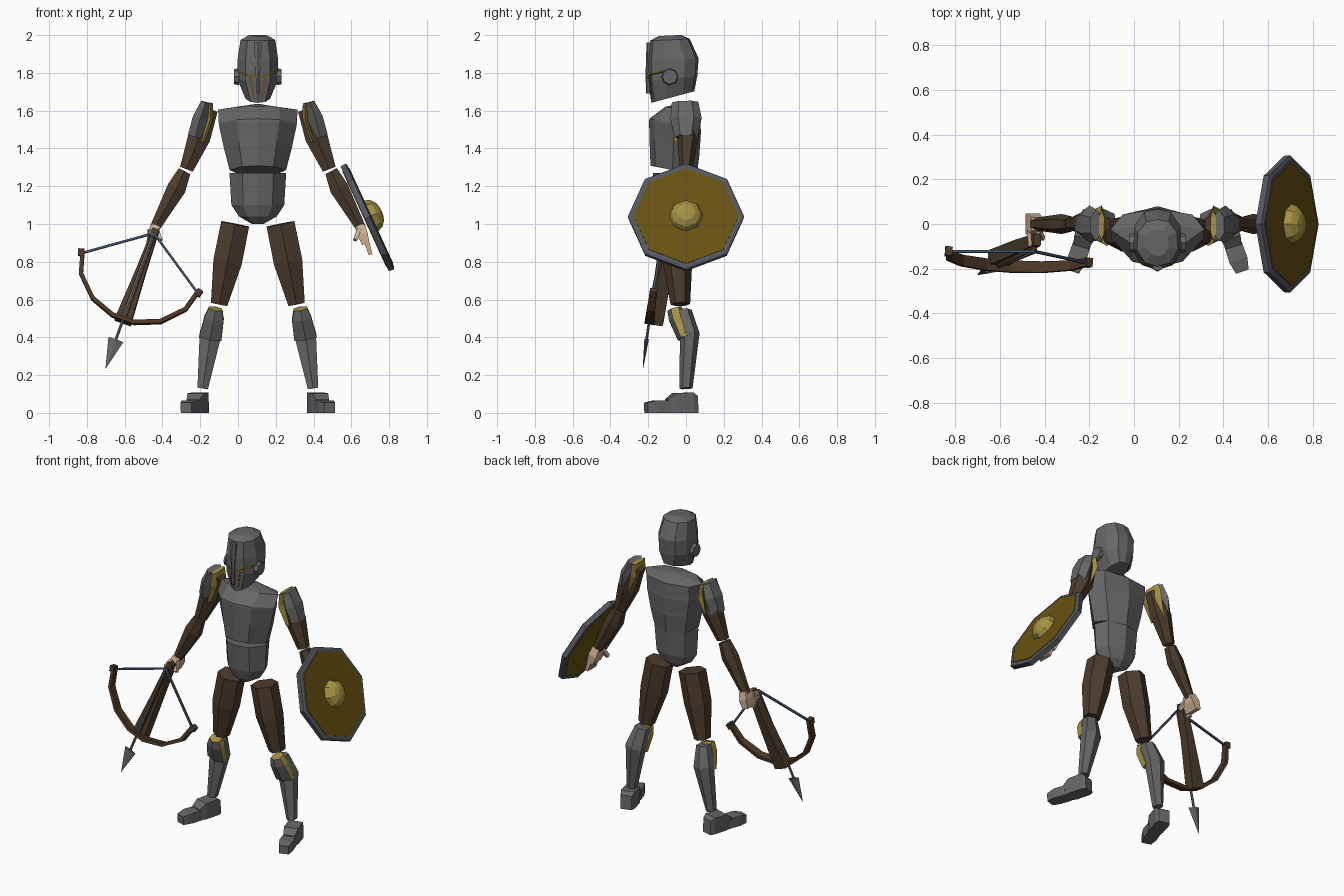
import bpy, bmesh, math
from mathutils import Vector

cube = bpy.data.objects.get("Cube")
if cube:
    bpy.data.objects.remove(cube, do_unlink=True)


def material(name, rgb):
    m = bpy.data.materials.new(name)
    m.use_nodes = True
    m.diffuse_color = (*rgb, 1)
    m.node_tree.nodes["Principled BSDF"].inputs["Base Color"].default_value = (*rgb, 1)
    return m


GREY = material("armour grey", (.135, .135, .135))
RIM = material("rim steel", (.09, .098, .117))
GOLD = material("bright gold", (.38, .29, .055))
DULL = material("dull gold", (.14, .085, .006))
LEATHER = material("brown leather", (.072, .045, .027))
WOOD = material("dark wood", (.075, .039, .02))
BLUE = material("blue cord", (.053, .084, .14))
SKIN = material("skin", (.62, .43, .29))

FRONT = Vector((0, 1, 0))
UP = Vector((0, 0, 1))
MID = .105                                  # body centre line


def polygon(n, phase=0):
    """Regular outline scaled to fill a unit box."""
    pts = [(math.sin(phase + i * math.tau / n), math.cos(phase + i * math.tau / n)) for i in range(n)]
    mx, my = max(p[0] for p in pts), max(p[1] for p in pts)
    return [(x / mx, y / my) for x, y in pts]


def mirrored(half):
    """Close a half outline that starts and ends on the centre line."""
    return half + [(-x, y) for x, y in half[-2:0:-1]]


HEX, OCT, BOX = polygon(6), polygon(8), polygon(4, math.pi / 4)


def loft(name, secs, mats, shape=HEX, ref=FRONT, rule=None, bend=False, shift=0):
    """Skin sections (point, half width, half depth, tilt) into a closed solid."""
    if not isinstance(mats, list):
        mats = [mats]
    pts = [Vector(s[0]) + Vector((shift, 0, 0)) for s in secs]
    bm = bmesh.new()
    rings = []
    for i, s in enumerate(secs):
        if bend:
            w = (pts[min(i + 1, len(pts) - 1)] - pts[max(i - 1, 0)]).normalized()
        else:
            w = (pts[-1] - pts[0]).normalized()
        yv = (ref - w * ref.dot(w)).normalized()
        xv = yv.cross(w)
        tilt = s[3] if len(s) > 3 else 0
        rings.append([bm.verts.new(pts[i] + xv * x * s[1] + yv * y * s[2] + w * tilt * y * s[2])
                      for x, y in shape])
    n = len(shape)
    for a, b in zip(rings, rings[1:]):
        for k in range(n):
            bm.faces.new((a[k], a[(k + 1) % n], b[(k + 1) % n], b[k]))
    bm.faces.new(rings[0])
    bm.faces.new(rings[-1])
    bmesh.ops.recalc_face_normals(bm, faces=bm.faces)
    bm.normal_update()
    if rule:
        for f in bm.faces:
            f.material_index = int(rule(f))
    me = bpy.data.meshes.new(name)
    bm.to_mesh(me)
    bm.free()
    for m in mats:
        me.materials.append(m)
    ob = bpy.data.objects.new(name, me)
    bpy.context.collection.objects.link(ob)
    return ob


# Torso
TORSO = mirrored([(0, -1), (.55, -.8), (1, -.05), (.75, .7), (0, 1)])


def stripe(f):
    z = f.calc_center_median().z
    return f.normal.y < -.2 and (1.403 < z < 1.417 or 1.518 < z < 1.532)


loft("chest", [((0, -.065, 1.285), .15, .125), ((0, -.06, 1.403), .18, .135),
               ((0, -.06, 1.417), .183, .135), ((0, -.058, 1.518), .205, .14),
               ((0, -.058, 1.532), .207, .138), ((0, -.02, 1.605), .21, .09),
               ((0, .0, 1.63), .03, .03)],
     [GREY, DULL], TORSO, rule=stripe, shift=MID)
loft("abdomen", [((0, -.06, 1.0), .03, .04), ((0, -.06, 1.04), .1, .08),
                 ((0, -.06, 1.1), .14, .1), ((0, -.06, 1.27), .15, .115)],
     GREY, TORSO, shift=MID)

# Helmet
HELM = mirrored([(0, -1), (.6, -.85), (1, -.3), (.95, .45), (.55, .9), (0, 1)])
loft("helmet", [((0, -.07, 1.672), .065, .115, .22), ((0, -.07, 1.77), .108, .13, .05),
                ((0, -.068, 1.87), .108, .135), ((0, -.085, 1.975), .092, .105),
                ((0, -.085, 1.998), .05, .06)],
     GREY, HELM, shift=MID)
loft("helmet_crest", [((0, -.2, 1.69), .008, .012), ((0, -.2, 1.8), .012, .014),
                      ((0, -.195, 1.96), .02, .014)], GREY, shift=MID)
for s, side in ((1, "left"), (-1, "right")):
    loft(side + "_ear_disc", [((s * .1, -.085, 1.78), .045, .045), ((s * .125, -.085, 1.78), .04, .04)],
         GREY, OCT, ref=UP, shift=MID)
    loft(side + "_brow", [((s * .008, -.199, 1.775), .005, .005), ((s * .065, -.18, 1.795), .005, .005),
                          ((s * .1, -.125, 1.808), .005, .005)], DULL, BOX, shift=MID, bend=True)
    loft(side + "_cheek_trim", [((s * .04, -.187, 1.775), .004, .004),
                                ((s * .02, -.178, 1.665), .004, .004)], DULL, BOX, shift=MID)

# Arms and legs, alike on both sides
for s, side in ((1, "left"), (-1, "right")):
    def limb(name, secs, mats, shape=HEX, ref=FRONT, rule=None):
        secs = [((s * p[0], p[1], p[2]), *r) for p, *r in secs]
        return loft(side + "_" + name, secs, mats, shape, ref, rule, shift=MID)

    limb("shoulder_plate", [((.275, -.005, 1.645), .025, .07), ((.305, .0, 1.56), .04, .083),
                            ((.33, 0, 1.46), .042, .06)], GREY)
    limb("shoulder_trim", [((.25, -.005, 1.64), .012, .07), ((.25, .0, 1.56), .014, .083),
                           ((.292, 0, 1.435), .012, .06)], GOLD)
    limb("upper_arm", [((.255, 0, 1.61), .045, .045), ((.31, .01, 1.46), .06, .058),
                       ((.378, 0, 1.29), .036, .032)], LEATHER)
    limb("forearm", [((.388, 0, 1.28), .034, .035), ((.43, 0, 1.19), .05, .045),
                     ((.548, 0, .975), .026, .028)], LEATHER)
    limb("thigh", [((.12, -.045, 1.0), .075, .08), ((.16, -.045, .8), .076, .078),
                   ((.205, -.03, .575), .044, .052)], LEATHER)
    limb("shin", [((.225, -.015, .545), .04, .045), ((.25, .02, .42), .058, .052),
                  ((.292, 0, .13), .028, .035)], GREY)
    limb("knee_plate", [((.225, -.06, .552), .035, .04), ((.232, -.05, .5), .052, .042),
                        ((.252, -.01, .395), .06, .035)],
         [GREY, GOLD], rule=lambda f: f.normal.y > -.45)
    limb("foot", [((.297, .055, .045), .035, .045), ((.303, .03, .054), .045, .054),
                  ((.328, -.06, .052), .045, .052), ((.342, -.1, .036), .036, .036)],
         GREY, BOX, UP)
    limb("toe", [((.338, -.09, .033), .04, .033), ((.362, -.16, .033), .042, .033),
                 ((.38, -.212, .027), .03, .027)], GREY, BOX, UP)

    # Hands: open on the left, closed round the grip on the right
    limb("palm", [((.54, 0, .995), .024, .03), ((.553, 0, .95), .028, .046),
                  ((.572, 0, .895), .02, .046)], SKIN, BOX)
    for i in range(4):
        y = -.036 + i * .024
        if s > 0:
            path = [((.575, y, .91), .014, .01), ((.597, y, .838), .01, .009)]
            limb(f"finger_{i + 1}", path, SKIN, BOX)
        else:
            z = .89 + i * .024
            path = [((.575, -.03, z), .01, .012), ((.57, -.1, z - .01), .008, .01)]
            limb(f"finger_{i + 1}", path, SKIN, BOX, UP)
    limb("thumb", [((.535, -.03, .97), .012, .014), ((.515, -.065, .915), .01, .011)], SKIN, BOX)

# Shield
SHIELD_N = Vector((.909, 0, .418)).normalized()
SHIELD_C = Vector((.687, 0, 1.035))


def disc(name, rings, mat):
    loft(name, [(SHIELD_C + SHIELD_N * h, r, r) for h, r in rings], mat, OCT)


disc("shield_rim", [(-.018, .305), (.012, .308), (.018, .295)], RIM)
disc("shield_face", [(-.021, .278), (.021, .278)], DULL)
disc("shield_boss", [(.02, .09), (.05, .078), (.072, .05), (.08, .02)], GOLD)

# Crossbow, laid out in its own frame: across, along, behind
ALONG = Vector((-.333, -.147, -.931)).normalized()
ACROSS = Vector((.943, -.077, -.325)).normalized()
BEHIND = ACROSS.cross(ALONG)
NOCK = Vector((-.445, -.115, .95))


def bow(name, secs, mat, shape=BOX, bend=False):
    loft(name, [(NOCK + ACROSS * p[0] + ALONG * p[1] + BEHIND * p[2], *r) for p, *r in secs],
         mat, shape, BEHIND, bend=bend)


bow("crossbow_stock", [((0, -.03, .04), .018, .025), ((0, .2, .04), .027, .032),
                       ((0, .5, .035), .045, .034)], LEATHER)
bow("crossbow_rail", [((0, 0, .003), .012, .01), ((0, .5, .003), .014, .01)], WOOD)
arc = [(.325, .215), (.293, .33), (.19, .435), (.06, .485)]
arc = [(-x, y) for x, y in arc] + arc[::-1]
bow("crossbow_limbs", [((x, y, 0), .011, .018 + .03 * (y - .2)) for x, y in arc], WOOD, bend=True)
for s, side in ((1, "right"), (-1, "left")):
    bow(side + "_limb_tip", [((s * .335, .205, 0), .016, .02), ((s * .325, .24, 0), .016, .02)], WOOD)
    bow(side + "_bow_string", [((0, 0, -.008), .006, .006), ((s * .325, .225, 0), .006, .006)], BLUE)
bow("arrow_shaft", [((0, 0, -.012), .007, .007), ((0, .62, -.005), .007, .007)], GREY, HEX)
bow("arrow_head", [((0, .604, -.005), .042, .012), ((0, .767, 0), .001, .001)], GREY, polygon(4))
